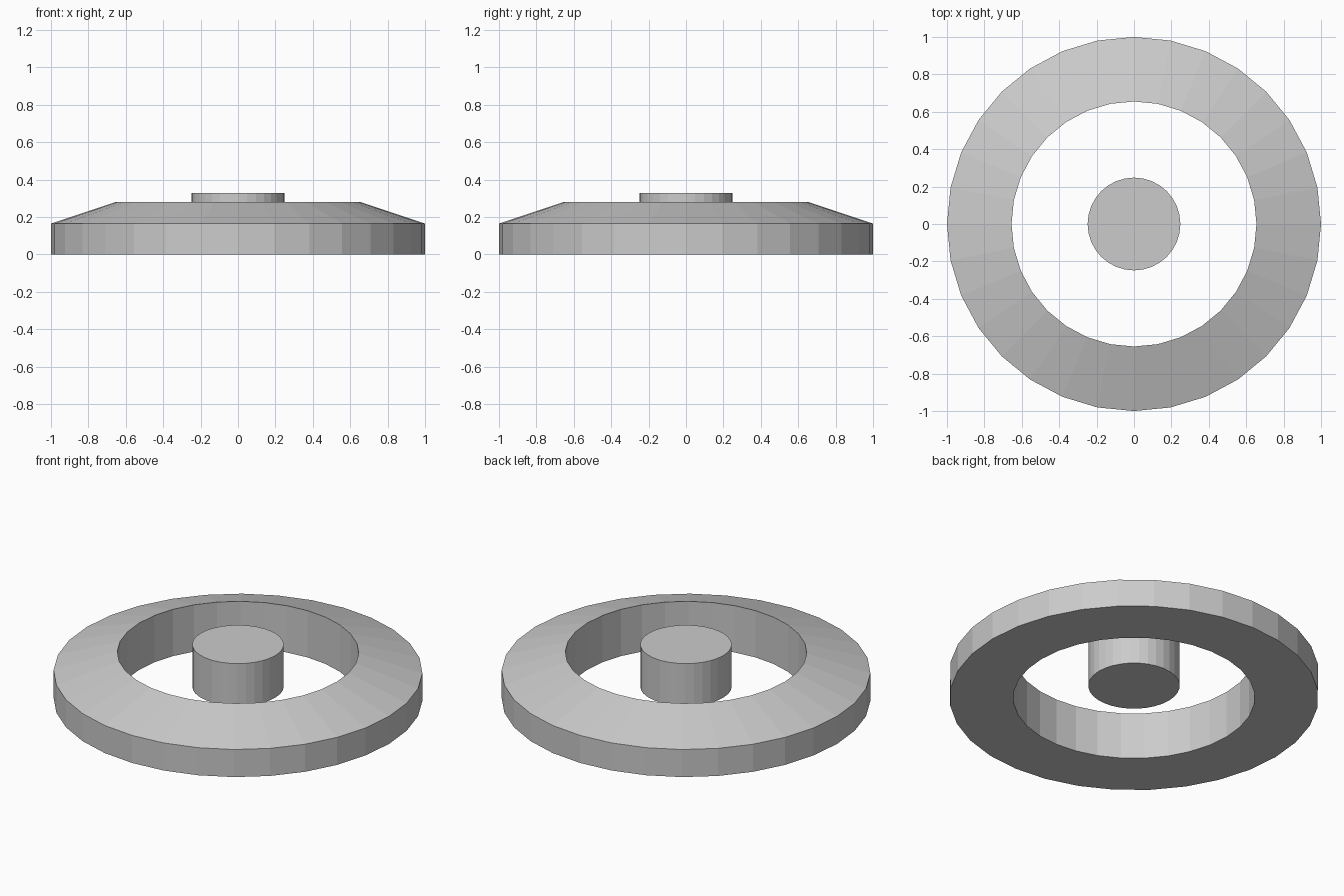
import bpy, bmesh
from math import cos, sin, tau

if "Cube" in bpy.data.objects:
    bpy.data.objects.remove(bpy.data.objects["Cube"])

SIDES = 32


def finish(name, bm):
    bmesh.ops.recalc_face_normals(bm, faces=bm.faces)
    mesh = bpy.data.meshes.new(name)
    bm.to_mesh(mesh)
    bm.free()
    obj = bpy.data.objects.new(name, mesh)
    bpy.context.collection.objects.link(obj)
    return obj


def lathe_ring(name, profile):
    """Sweep a closed (radius, z) profile around the z axis."""
    bm = bmesh.new()
    rows = [[bm.verts.new((r * cos(tau * i / SIDES), r * sin(tau * i / SIDES), z))
             for r, z in profile] for i in range(SIDES)]
    n = len(profile)
    for i in range(SIDES):
        a, b = rows[i], rows[(i + 1) % SIDES]
        for j in range(n):
            k = (j + 1) % n
            bm.faces.new((a[j], b[j], b[k], a[k]))
    return finish(name, bm)


# Outer ring with sloped top
lathe_ring("outer_ring", [(0.655, 0), (1, 0), (1, 0.165), (0.655, 0.28)])

# Floating centre hub
HUB_BOTTOM, HUB_TOP = 0.076, 0.328
bm = bmesh.new()
bmesh.ops.create_cone(bm, cap_ends=True, segments=SIDES, radius1=0.248,
                      radius2=0.248, depth=HUB_TOP - HUB_BOTTOM)
bmesh.ops.translate(bm, verts=bm.verts, vec=(0, 0, (HUB_TOP + HUB_BOTTOM) / 2))
finish("centre_hub", bm)
